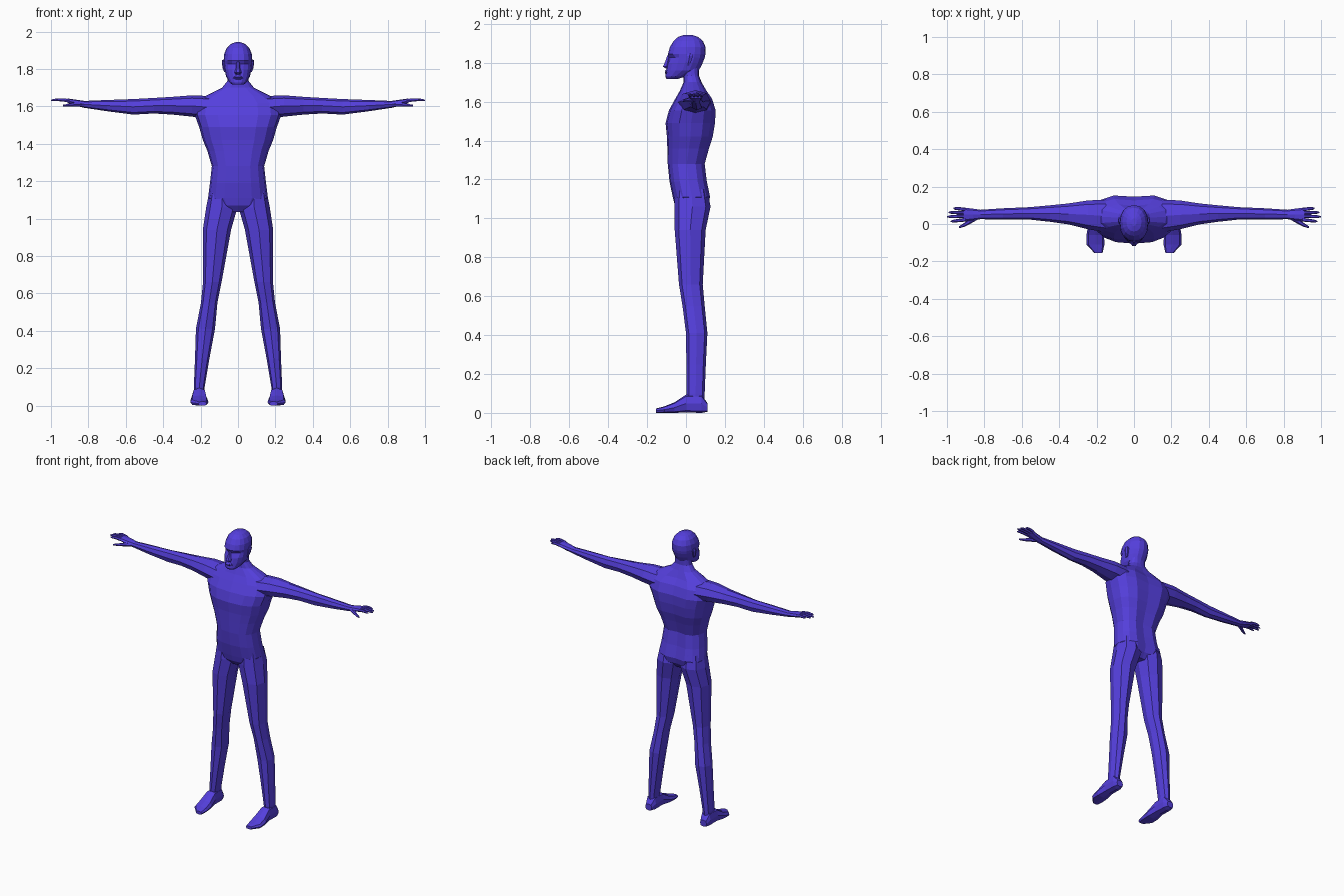
import bpy, bmesh, math

skin = bpy.data.materials.new("blue_violet")
skin.diffuse_color = (0.09, 0.05, 0.72, 1)


def loft(name, axis, rings, n=8, power=2.0, caps=(True, True), mirror=False, shape=None):
    """Skin rings (position, a0, a1, b0, b1) that are stacked along one axis."""
    bm = bmesh.new()
    loops = []
    for pos, a0, a1, b0, b1 in rings:
        loop = []
        for i in range(n):
            t = 2 * math.pi * i / n
            c, s = round(math.cos(t), 6), round(math.sin(t), 6)
            a = (a0 + a1) / 2 + (a1 - a0) / 2 * math.copysign(abs(c) ** (2 / power), c)
            b = (b0 + b1) / 2 + (b1 - b0) / 2 * math.copysign(abs(s) ** (2 / power), s)
            co = {'x': (pos, a, b), 'y': (a, pos, b), 'z': (a, b, pos)}[axis]
            loop.append(bm.verts.new(co))
        loops.append(loop)
    for lo, hi in zip(loops, loops[1:]):
        for i in range(n):
            j = (i + 1) % n
            bm.faces.new((lo[i], lo[j], hi[j], hi[i]))
    if caps[0]:
        bm.faces.new(loops[0][::-1])
    if caps[1]:
        bm.faces.new(loops[-1])
    if shape:
        for v in bm.verts:
            shape(v.co)
    bmesh.ops.recalc_face_normals(bm, faces=bm.faces)
    # Open tubes: make sure the side faces point away from the tube
    f = bm.faces[0]
    mid = sum((v.co for v in loops[0] + loops[1]), loops[0][0].co * 0) / (2 * n)
    if f.normal.dot(f.calc_center_median() - mid) < 0:
        bmesh.ops.reverse_faces(bm, faces=bm.faces)
    me = bpy.data.meshes.new(name)
    bm.to_mesh(me)
    bm.free()
    me.materials.append(skin)
    ob = bpy.data.objects.new(name, me)
    bpy.context.collection.objects.link(ob)
    if mirror:
        m = ob.modifiers.new("mirror", 'MIRROR')
        m.use_mirror_merge = False
    return ob


def sym(z, hw, y0, y1):
    return (z, -hw, hw, y0, y1)


# Torso and neck, with a groove down the spine and between the buttocks
def spine(co):
    if abs(co.x) < 0.01 and co.y > 0.09 and co.z < 1.68:
        co.y -= 0.014


loft("torso", 'z', [
    sym(1.035, 0.05, -0.03, 0.08), sym(1.07, 0.13, -0.058, 0.118),
    sym(1.11, 0.160, -0.068, 0.130), sym(1.19, 0.150, -0.085, 0.113),
    sym(1.28, 0.140, -0.094, 0.102), sym(1.36, 0.163, -0.096, 0.125),
    sym(1.42, 0.188, -0.098, 0.145), sym(1.49, 0.208, -0.105, 0.157),
    sym(1.555, 0.232, -0.088, 0.160), sym(1.615, 0.225, -0.055, 0.140),
    sym(1.655, 0.175, -0.032, 0.110), sym(1.70, 0.085, -0.012, 0.080),
    sym(1.735, 0.057, -0.012, 0.066), sym(1.79, 0.052, -0.020, 0.068)],
    n=16, power=2.5, caps=(True, False), shape=spine)


# Head, with eye sockets pressed into the face
def sockets(co):
    if co.y < -0.03 and abs(co.z - 1.826) < 0.005 and 0.015 < abs(co.x) < 0.06:
        co.y += 0.012


loft("head", 'z', [
    sym(1.716, 0.030, -0.100, -0.045), sym(1.728, 0.046, -0.106, -0.005),
    sym(1.760, 0.064, -0.102, 0.066), sym(1.795, 0.071, -0.096, 0.084),
    sym(1.826, 0.075, -0.090, 0.096), sym(1.845, 0.077, -0.093, 0.100),
    sym(1.880, 0.074, -0.083, 0.101), sym(1.912, 0.061, -0.064, 0.087),
    sym(1.933, 0.040, -0.040, 0.062), sym(1.943, 0.014, -0.010, 0.030)],
    n=16, power=2.2, shape=sockets)

# Facial features
loft("nose", 'z', [
    sym(1.770, 0.012, -0.105, -0.085), sym(1.780, 0.019, -0.121, -0.080),
    sym(1.805, 0.011, -0.109, -0.080), sym(1.838, 0.008, -0.097, -0.080)], n=6)
loft("lips", 'z', [
    sym(1.743, 0.015, -0.106, -0.085), sym(1.750, 0.026, -0.110, -0.085),
    sym(1.753, 0.027, -0.104, -0.085), sym(1.757, 0.024, -0.110, -0.085),
    sym(1.764, 0.012, -0.104, -0.085)], n=8)
loft("ear", 'z', [
    (1.785, 0.064, 0.075, 0.000, 0.018), (1.805, 0.064, 0.082, -0.002, 0.028),
    (1.835, 0.066, 0.087, 0.000, 0.038), (1.848, 0.068, 0.084, 0.008, 0.032)],
    n=6, mirror=True)

# Arm from inside the shoulder to the palm
loft("arm", 'x', [
    (0.150, -0.045, 0.130, 1.535, 1.655), (0.245, -0.028, 0.126, 1.545, 1.659),
    (0.350, -0.002, 0.110, 1.556, 1.651), (0.450, 0.012, 0.100, 1.562, 1.645),
    (0.560, 0.024, 0.090, 1.556, 1.639), (0.700, 0.023, 0.084, 1.574, 1.634),
    (0.820, 0.026, 0.076, 1.592, 1.629), (0.860, 0.019, 0.082, 1.602, 1.635),
    (0.912, 0.012, 0.088, 1.617, 1.642)],
    n=8, power=2.2, caps=(False, True), mirror=True)

# Four fingers, fanned out, and a thumb
for name, y0, y1, tip in (("index_finger", 0.023, 0.014, 0.980),
                          ("middle_finger", 0.042, 0.039, 1.000),
                          ("ring_finger", 0.060, 0.062, 0.992),
                          ("little_finger", 0.078, 0.084, 0.966)):
    rings = []
    for f, r, z in ((0, 0.010, 1.630), (0.5, 0.009, 1.635), (0.85, 0.007, 1.634), (1, 0.003, 1.632)):
        y = y0 + (y1 - y0) * f
        rings.append((0.9 + (tip - 0.9) * f, y - r, y + r, z - r, z + r))
    loft(name, 'x', rings, n=6, caps=(False, True), mirror=True)
loft("thumb", 'x', [
    (0.835, 0.024, 0.052, 1.597, 1.622), (0.870, 0.004, 0.034, 1.597, 1.622),
    (0.905, -0.014, 0.008, 1.597, 1.615), (0.936, -0.023, -0.013, 1.600, 1.609)],
    n=6, caps=(False, True), mirror=True)

# Leg from hip to ankle
loft("leg", 'z', [
    (0.050, 0.178, 0.236, 0.010, 0.092), (0.100, 0.178, 0.236, 0.003, 0.096),
    (0.250, 0.153, 0.230, 0.002, 0.102), (0.410, 0.123, 0.225, 0.000, 0.110),
    (0.550, 0.110, 0.198, -0.018, 0.096), (0.660, 0.088, 0.187, -0.036, 0.086),
    (0.940, 0.037, 0.188, -0.058, 0.101), (1.060, 0.003, 0.170, -0.060, 0.126),
    (1.150, 0.020, 0.152, -0.055, 0.110)],
    n=8, power=2.3, caps=(False, False), mirror=True)

# Foot from toes to heel
loft("foot", 'y', [
    (-0.155, 0.168, 0.212, 0.000, 0.022), (-0.110, 0.158, 0.254, 0.000, 0.034),
    (-0.060, 0.160, 0.254, 0.000, 0.054), (0.000, 0.170, 0.244, 0.002, 0.094),
    (0.080, 0.172, 0.243, 0.000, 0.094), (0.110, 0.184, 0.233, 0.006, 0.050)],
    n=8, power=3.0, mirror=True)
